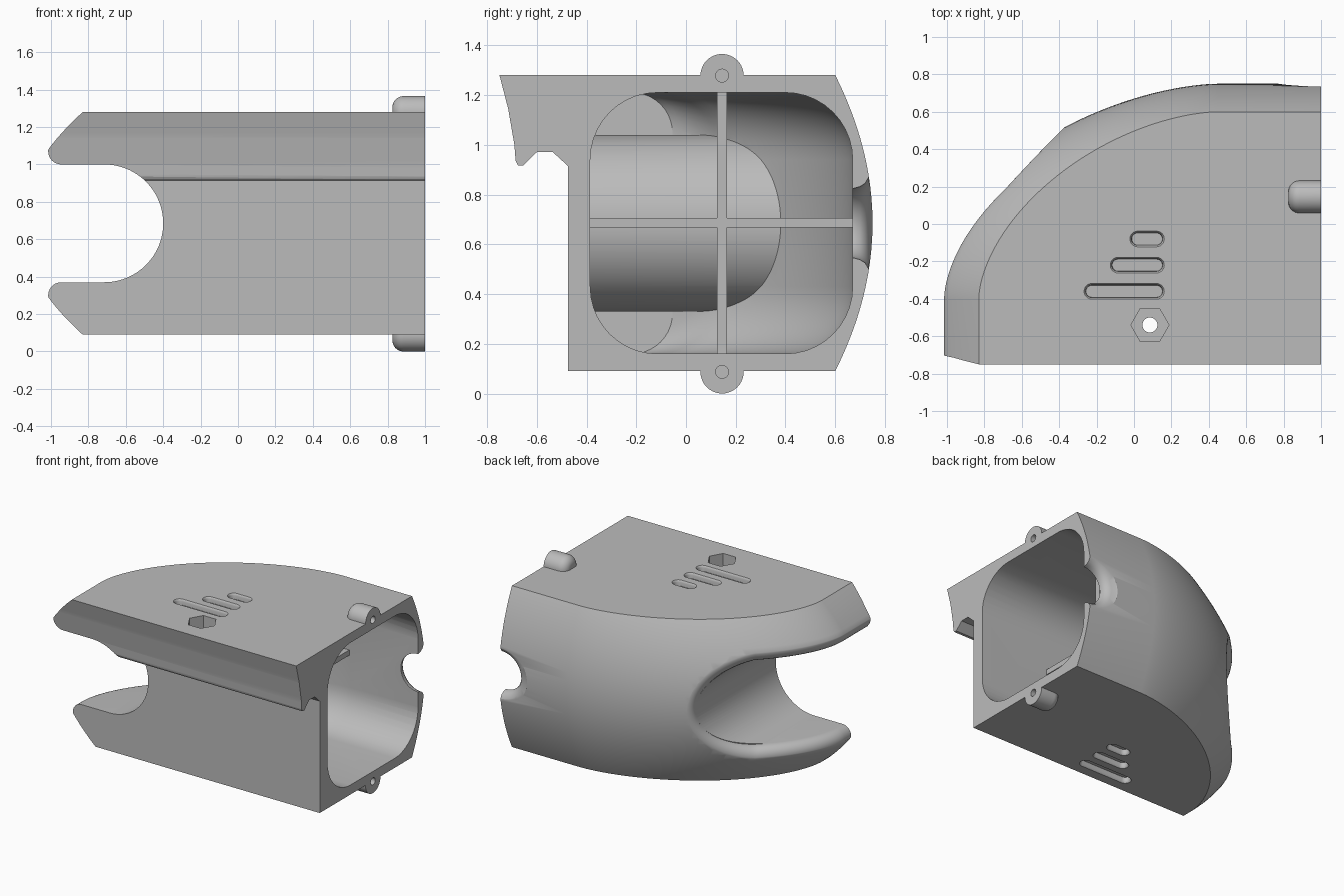
import bpy, bmesh
from math import sin, cos, pi, tan
from mathutils import Vector

if "Cube" in bpy.data.objects:
    bpy.data.objects.remove(bpy.data.objects["Cube"], do_unlink=True)

grey = bpy.data.materials.new("plain grey")
grey.use_nodes = True
grey.diffuse_color = (0.5, 0.5, 0.5, 1)
grey.node_tree.nodes["Principled BSDF"].inputs["Base Color"].default_value = (0.5, 0.5, 0.5, 1)

MID, HALF = 0.685, 0.595          # middle height and half height of the shell
CX, CY, POW = 0.45, -0.4, 1.7     # centre and exponent of the rounded plan
FILLET = 0.07


def skin(name, rings):
    """Closed solid through equal-sized rings of points, capped at both ends."""
    bm = bmesh.new()
    loops = [[bm.verts.new(p) for p in ring] for ring in rings]
    n = len(loops[0])
    for a, b in zip(loops, loops[1:]):
        for i in range(n):
            j = (i + 1) % n
            bm.faces.new((a[i], a[j], b[j], b[i]))
    bm.faces.new(loops[0][::-1])
    bm.faces.new(loops[-1])
    bmesh.ops.recalc_face_normals(bm, faces=bm.faces)
    mesh = bpy.data.meshes.new(name)
    bm.to_mesh(mesh)
    bm.free()
    mesh.materials.append(grey)
    ob = bpy.data.objects.new(name, mesh)
    bpy.context.collection.objects.link(ob)
    return ob


def combine(target, tool, op="DIFFERENCE"):
    """Apply a boolean and throw the tool away."""
    mod = target.modifiers.new("bool", "BOOLEAN")
    mod.operation, mod.object, mod.solver = op, tool, "EXACT"
    bpy.context.view_layer.objects.active = target
    bpy.ops.object.modifier_apply(modifier=mod.name)
    bpy.data.objects.remove(tool, do_unlink=True)


def circle(r, n=32):
    return [(r * cos(2 * pi * i / n), r * sin(2 * pi * i / n)) for i in range(n)]


def smooth(ob):
    bpy.ops.object.select_all(action="DESELECT")
    ob.select_set(True)
    bpy.context.view_layer.objects.active = ob
    bpy.ops.object.shade_smooth_by_angle(angle=0.55)


def radii(z):
    """Plan radii of the bulging shell at a height."""
    k = 1 - ((z - MID) / HALF) ** 2
    return 1.28 + 0.33 * k, 1 + 0.15 * k


def plan(a, b, t):
    return CX - a * sin(t) ** (2 / POW), CY + b * max(cos(t), 0) ** (2 / POW)


def plan_y(a, b, x):
    u = max(CX - x, 0) / a
    return CY + b * max(1 - u ** POW, 0) ** (1 / POW)


# Bulging shell, lofted upward
rings = []
for i in range(37):
    z = MID - HALF * cos(pi * i / 36)
    a, b = radii(z)
    pts = [(1, -0.9), (1, CY + b)]
    pts += [plan(a, b, pi / 2 * k / 48) for k in range(49)] + [(CX - a, -0.9)]
    rings.append([(x, y, z) for x, y in pts])
body = skin("shell_body", rings)

# Front wall with its overhanging hooked lip
front = [(1, 1.4), (-0.78, 1.4), (-0.75, 1.28), (-0.715, 1.145), (-0.69, 1.0), (-0.685, 0.935),
         (-0.675, 0.917), (-0.655, 0.917), (-0.6, 0.97), (-0.535, 0.97), (-0.475, 0.915),
         (-0.475, -0.1), (1, -0.1)]
combine(body, skin("front_trim", [[(x, y, z) for y, z in front] for x in (-1.5, 1.5)]), "INTERSECT")

# Rounded screw tabs on top and bottom
TAB_Y, TAB_R = 0.145, 0.087
tab_z = (MID + HALF - 0.002, MID - HALF - 0.003)
for zc in tab_z:
    shape = [(1, TAB_R)] + [(0.885 - 0.06 * sin(t), TAB_R - 0.06 * (1 - cos(t)))
                            for t in [pi / 2 * k / 8 for k in range(9)]]
    tab = skin("screw_tab", [[(x, TAB_Y + u, zc + v) for u, v in circle(r, 40)] for x, r in shape])
    combine(body, tab, "UNION")

# Rounded cavity, following the shell from the open end
stations = [(1.1, 0.67)] + [plan(1.36, 1.07, pi / 2 * k / 40) for k in range(41)]
rings = []
for x, back in stations:
    if x < -0.8:
        break
    y0, z0, z1 = -0.385, 0.16, 1.21
    r = min(0.27, (back - y0) * 0.49)
    ring = []
    for q, (cy, cz) in enumerate([(back - r, z1 - r), (y0 + r, z1 - r), (y0 + r, z0 + r), (back - r, z0 + r)]):
        for k in range(11):
            t = pi / 2 * (q + k / 10)
            ring.append((x, cy + r * cos(t), cz + r * sin(t)))
    rings.append(ring)
cavity = skin("cavity", rings)

MX, MR = -0.715, 0.315    # round end of the side mouth


def mouth_solid(r):
    pts = [(-1.5, MID + r)]
    pts += [(MX + r * sin(pi * k / 48), MID + r * cos(pi * k / 48)) for k in range(49)]
    pts.append((-1.5, MID - r))
    return skin("mouth", [[(x, y, z) for x, z in pts] for y in (-1.2, 1.2)])


combine(cavity, mouth_solid(MR + 0.04))
combine(body, cavity)
combine(body, mouth_solid(MR))


# Rounded rim of the mouth, swept along its edge
def field(p):
    a, b = radii(p.z)
    return ((CX - p.x) / a) ** POW + (max(p.y - CY, 0) / b) ** POW


def outward(p):
    e = 1e-4
    axes = (Vector((e, 0, 0)), Vector((0, e, 0)), Vector((0, 0, e)))
    return Vector([field(p + d) - field(p - d) for d in axes]).normalized()


a, b = radii(MID + MR)
upper = [(CX - a, y) for y in (-0.9, -0.6)]
sweep = [plan(a, b, pi / 2 * (1 - k / 60)) for k in range(60)]
upper += [p for p in sweep if p[0] < MX - 0.01]
edge = [(Vector((x, y, MID + MR)), Vector((0, 0, -1))) for x, y in upper]
for k in range(49):
    t = pi * k / 48
    x, z = MX + MR * sin(t), MID + MR * cos(t)
    edge.append((Vector((x, plan_y(*radii(z), x), z)), Vector((-sin(t), 0, -cos(t)))))
edge += [(Vector((x, y, MID - MR)), Vector((0, 0, 1))) for x, y in reversed(upper)]

rings = []
for p, d in edge:
    n = outward(p)
    along = (n * n.dot(d) - d).normalized()
    inward = (d * n.dot(d) - n).normalized()
    half = along.angle(inward) / 2
    length, w = FILLET / tan(half), sin(half)
    s, e = p + along * length, p + inward * length
    ring = [p + (n + d).normalized() * 0.08, s + n * 0.02]
    for k in range(9):
        t = k / 8
        c0, c1, c2 = (1 - t) ** 2, 2 * w * t * (1 - t), t * t
        ring.append((s * c0 + p * c1 + e * c2) / (c0 + c1 + c2))
    rings.append(ring + [e + d * 0.02])
combine(body, skin("mouth_rim", rings))

# Flared cable notch in the back wall at the open end
flare = [(0.55, 0.14), (0.675, 0.14), (0.7, 0.147), (0.72, 0.16), (0.735, 0.185), (0.745, 0.22), (0.8, 0.3)]
combine(body, skin("notch", [[(1 + u, y, MID + v) for u, v in circle(r, 48)] for y, r in flare]))

# Shallow vent grooves on top and bottom
for y, x0 in ((-0.08, -0.02), (-0.22, -0.125), (-0.36, -0.265)):
    for side in (1, -1):
        rings = []
        for h, r in ((-0.04, 0.032), (-0.015, 0.034), (-0.005, 0.037), (0, 0.042), (0.02, 0.06)):
            ring = []
            for cx, start in ((0.12, -pi / 2), (x0 + 0.04, pi / 2)):
                for k in range(13):
                    t = start + pi * k / 12
                    ring.append((cx + r * cos(t), y + r * sin(t), MID + side * (HALF + h)))
            rings.append(ring)
        combine(body, skin("vent", rings))

# Nut pocket and bolt hole through the lip, and screw holes in the tabs
for r, n, z0 in ((0.102, 6, 1.17), (0.04, 32, 0.8)):
    combine(body, skin("bolt", [[(0.085 + u, -0.54 + v, z) for u, v in circle(r, n)] for z in (z0, 1.5)]))
for zc in tab_z:
    combine(body, skin("screw", [[(x, TAB_Y + u, zc + v) for u, v in circle(0.026)] for x in (0.88, 1.2)]))
smooth(body)

# Crossed ribs bracing the cavity
for name, (y0, y1, z0, z1) in {"upright_rib": (0.125, 0.165, 0.13, 1.24),
                               "level_rib": (-0.42, 0.7, 0.667, 0.706)}.items():
    skin(name, [[(x, y0, z0), (x, y1, z0), (x, y1, z1), (x, y0, z1)] for x in (0.4, 0.44)])
